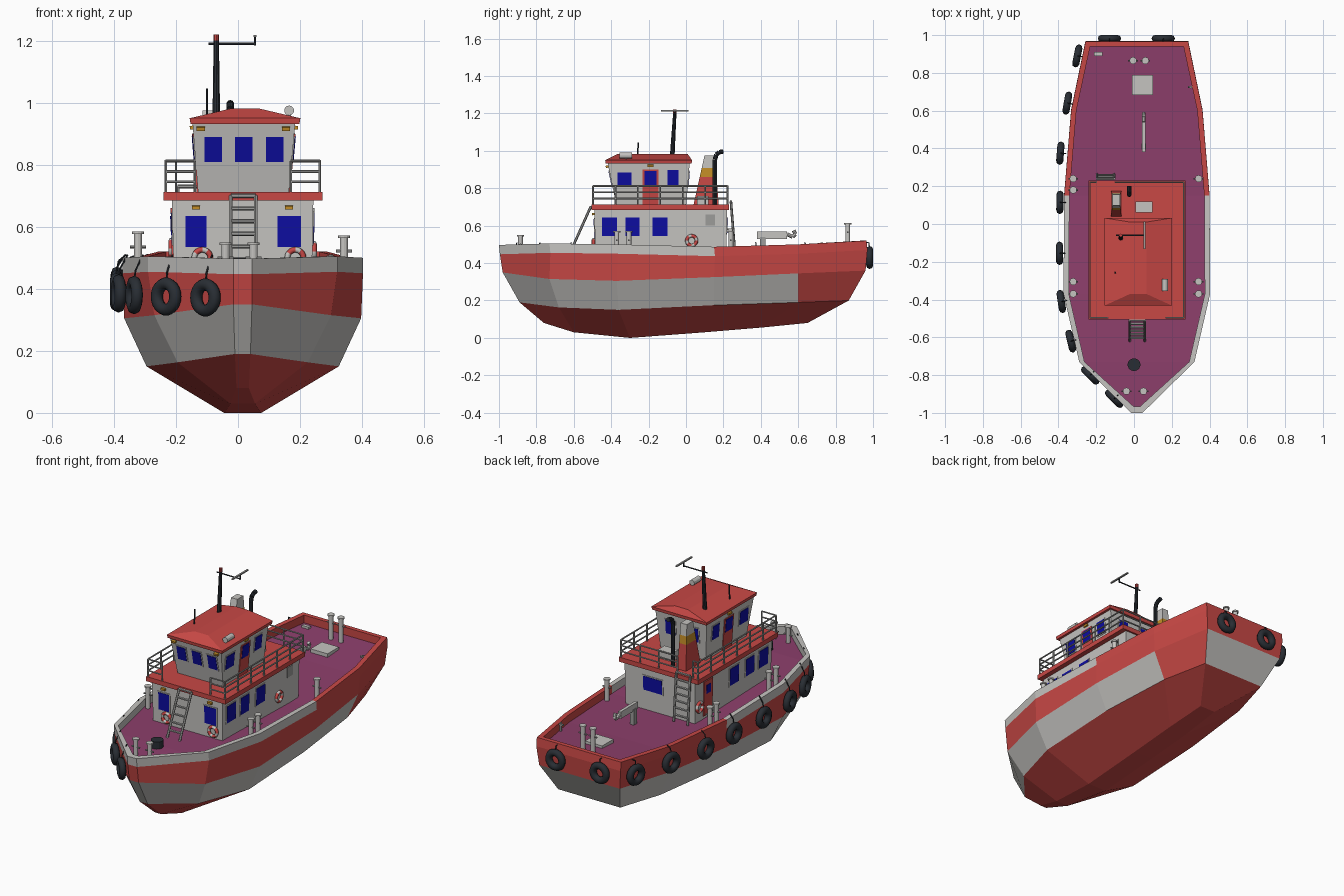
import bpy, bmesh, math
from mathutils import Vector, Matrix

if "Cube" in bpy.data.objects:
    bpy.data.objects.remove(bpy.data.objects["Cube"])

def mat(name, *c):
    m = bpy.data.materials.new(name)
    m.diffuse_color = (*c, 1)
    m.use_nodes = True
    m.node_tree.nodes["Principled BSDF"].inputs["Base Color"].default_value = m.diffuse_color
    return m

RED = mat("red paint", 0.58, 0.065, 0.06)
WHITE = mat("off white paint", 0.56, 0.55, 0.53)
PURPLE = mat("purple deck", 0.27, 0.05, 0.15)
BLUE = mat("blue glass", 0.004, 0.004, 0.36)
RUBBER = mat("dark rubber", 0.022, 0.027, 0.034)
STEEL = mat("grey steel", 0.34, 0.34, 0.33)
YELLOW = mat("yellow", 0.55, 0.27, 0.02)
CX = 0.015  # hull centre line

def finish(name, bm, *mats, smooth=False):
    bmesh.ops.recalc_face_normals(bm, faces=bm.faces)
    me = bpy.data.meshes.new(name)
    bm.to_mesh(me)
    bm.free()
    for m in mats:
        me.materials.append(m)
    for p in me.polygons:
        p.use_smooth = smooth
    ob = bpy.data.objects.new(name, me)
    bpy.context.collection.objects.link(ob)
    return ob

def box(name, c, s, m, rot=Matrix()):
    bm = bmesh.new()
    bmesh.ops.create_cube(bm, size=1, matrix=Matrix.Translation(c) @ rot.to_4x4() @ Matrix.Diagonal((*s, 1)))
    return finish(name, bm, m)

def frustum(name, lo, hi, m):
    """lo / hi = (x0, x1, y0, y1, z) rectangles"""
    bm = bmesh.new()
    rings = [[bm.verts.new((r[a], r[b], r[4])) for a, b in ((0, 2), (1, 2), (1, 3), (0, 3))] for r in (lo, hi)]
    for r in rings:
        bm.faces.new(r)
    for i in range(4):
        j = (i + 1) % 4
        bm.faces.new((rings[0][i], rings[0][j], rings[1][j], rings[1][i]))
    return finish(name, bm, m)

def tubes(name, paths, r, m, n=8, r2=None):
    """straight round bars along each path, all in one object"""
    bm = bmesh.new()
    for path in paths:
        for a, b in zip(path, path[1:]):
            a, b = Vector(a), Vector(b)
            d = b - a
            M = Matrix.Translation((a + b) / 2) @ d.to_track_quat('Z', 'Y').to_matrix().to_4x4()
            bmesh.ops.create_cone(bm, cap_ends=True, segments=n, radius1=r, radius2=r2 or r, depth=d.length, matrix=M)
    return finish(name, bm, m)

def ring(name, c, normal, R, r, m, stripes=None, depth=1.0, n=20, k=8):
    bm = bmesh.new()
    M = Matrix.Translation(c) @ Vector(normal).to_track_quat('Z', 'Y').to_matrix().to_4x4()
    vs = [[bm.verts.new(M @ Vector(((R + r * math.cos(b)) * math.cos(a), (R + r * math.cos(b)) * math.sin(a),
           r * depth * math.sin(b)))) for b in (math.tau * j / k for j in range(k))]
          for a in (math.tau * i / n for i in range(n))]
    for i in range(n):
        for j in range(k):
            f = bm.faces.new((vs[i][j], vs[(i + 1) % n][j], vs[(i + 1) % n][(j + 1) % k], vs[i][(j + 1) % k]))
            f.material_index = int(bool(stripes) and i % 5 < 2)
    return finish(name, bm, m, stripes or m, smooth=True)

# ---- hull: rows from keel to rail, six stations (y, half width, z) from bow to stern
keel = [(-.76, .02, .08), (-.6, .04, .03), (-.3, .06, .0), (.1, .06, .03), (.4, .06, .055), (.65, .05, .08)]
chine = [(-.89, .025, .19), (-.68, .21, .163), (-.36, .31, .15), (.15, .31, .175), (.6, .27, .19), (.87, .2, .2)]
belt = [(-.98, .03, .35), (-.73, .285, .315), (-.37, .382, .305), (.15, .38, .325), (.6, .34, .345), (.96, .26, .36)]
rail = [(-1, .03, .497), (-.73, .305, .505), (-.37, .388, .5), (.15, .385, .487), (.6, .348, .5), (.965, .272, .52)]
trim = [(y + .005, w, z - .05) for y, w, z in rail]
cap = [(rail[0][0] + .035, .018, .497)] + [(y, w - .028, z) for y, w, z in rail[1:5]] + [(.94, .247, .52)]
deck = [(y, w, z - .045) for y, w, z in cap]
rows = [keel, chine, belt, trim, rail, cap, deck]
bm = bmesh.new()
side = {s: [[bm.verts.new((CX + s * w, y, z)) for y, w, z in r] for r in rows] for s in (-1, 1)}
for s, g in side.items():
    for i in range(6):
        for j in range(5):
            f = bm.faces.new((g[i][j], g[i][j + 1], g[i + 1][j + 1], g[i + 1][j]))
            f.material_index = int((i == 1 and not (s > 0 and j == 4)) or (i in (3, 4, 5) and j < 3))
for i in range(6):  # stem and transom
    for j in (0, 5):
        f = bm.faces.new((side[-1][i][j], side[1][i][j], side[1][i + 1][j], side[-1][i + 1][j]))
        f.material_index = int(i == 1 or (i > 2 and j == 0))
for j in range(5):  # bottom and deck planking
    for i in (0, 6):
        f = bm.faces.new((side[-1][i][j], side[1][i][j], side[1][i][j + 1], side[-1][i][j + 1]))
        f.material_index = 2 if i == 6 else 0
finish("hull", bm, RED, WHITE, PURPLE)

# ---- houses with panels placed on their (flared) walls
LOW = ((-.207, .238, -.485, .215, .44), (-.213, .243, -.49, .22, .69))
UP = ((-.128, .163, -.37, .0, .70), (-.147, .185, -.42, .02, .94))
frustum("lower_house", *LOW, WHITE)
frustum("wheelhouse", *UP, WHITE)
frustum("boat_deck", (-.24, .272, -.505, .23, .685), (-.24, .272, -.505, .23, .712), RED)
frustum("wheelhouse_eaves", (-.153, .198, -.43, .03, .932), (-.156, .201, -.432, .032, .95), RED)
frustum("wheelhouse_roof", (-.156, .201, -.432, .032, .95), (-.02, .065, -.37, .01, .982), RED)

def panel(name, house, wall, u, z, w, h, m, t=.008):
    """plate on wall F/B/L/R at position u along the wall and height z"""
    lo, hi = house
    k = {'L': 0, 'R': 1, 'F': 2, 'B': 3}[wall]
    at = lambda q: lo[k] + (hi[k] - lo[k]) * (q - lo[4]) / (hi[4] - lo[4])
    pt = lambda q: Vector((at(q), u, q) if k < 2 else (u, at(q), q))
    up = (pt(z + .1) - pt(z)).normalized()
    along = Vector((0, 1, 0) if k < 2 else (1, 0, 0))
    rot = Matrix((along, along.cross(up), up)).transposed()
    return box(name, pt(z), (w, t * 2, h), m, rot)

def window(house, wall, u, z, w, h):
    panel("window_frame", house, wall, u, z, w + .012, h + .012, WHITE, .003)
    panel("window_glass", house, wall, u, z, w, h, BLUE, .005)

for x in (-.08, .018, .118):
    window(UP, 'F', x, .85, .056, .082)
for x in (-.06, .09):
    window(UP, 'B', x, .85, .06, .08)
for s in 'LR':
    window(UP, s, -.33, .847, .075, .078)
    window(UP, s, -.07, .857, .06, .08)
    panel("wheelhouse_door", UP, s, -.19, .805, .085, .19, RED, .004)
    panel("door_glass", UP, s, -.19, .855, .062, .075, BLUE, .006)
    panel("side_lamp", UP, s, -.19, .92, .03, .012, YELLOW, .01)
    for y, w in ((-.41, .08), (-.285, .075), (-.14, .08)):
        window(LOW, s, y, .595, w, .098)
for x, w in ((-.135, .068), (.165, .075)):
    window(LOW, 'F', x, .585, w, .1)
    panel("front_lamp", LOW, 'F', x, .662, .026, .012, YELLOW, .014)
    ring("lifebuoy", (x + .02, -.495, .5), (0, 1, 0), .026, .009, RED, WHITE)
for x in (-.12, .155):
    panel("wheelhouse_lamp", UP, 'F', x, .917, .026, .012, YELLOW, .014)
window(LOW, 'B', .06, .6, .12, .08)
panel("side_door", LOW, 'L', .1, .56, .08, .2, RED, .005)
panel("side_door_glass", LOW, 'L', .1, .61, .04, .05, BLUE, .007)
panel("vent_panel", LOW, 'R', .13, .63, .05, .06, STEEL, .004)
ring("lifebuoy", (.245, .03, .52), (1, 0, 0), .026, .009, RED, WHITE)
ring("lifebuoy", (-.215, .18, .53), (1, 0, 0), .026, .009, RED, WHITE)

# ---- boat deck railing
xl, xr, yf, yb = -.233, .264, -.497, .222
runs = [[(-.14, yf), (xl, yf), (xl, yb), (-.2, yb)], [(.17, yf), (xr, yf), (xr, yb), (-.1, yb)]]
bars = [[(x, y, z) for x, y in run] for run in runs for z in (.745, .778, .812)]
posts = [(x, yf + (yb - yf) * i / 6) for x in (xl, xr) for i in range(7)]
posts += [(-.14, yf), (.17, yf), (-.2, yb), (-.1, yb), (.02, yb), (.14, yb)]
tubes("railing", bars + [[(x, y, .71), (x, y, .812)] for x, y in posts], .0045, STEEL, 6)

def ladder(name, x, w, y0, z0, y1, z1, n):
    rungs = [[(x - w, y0 + (y1 - y0) * t, z0 + (z1 - z0) * t), (x + w, y0 + (y1 - y0) * t, z0 + (z1 - z0) * t)]
             for t in (i / n for i in range(1, n + 1))]
    tubes(name, [[(x + s * w, y0, z0), (x + s * w, y1, z1)] for s in (-1, 1)] + rungs, .007, STEEL, 6)

ladder("front_ladder", .017, .04, -.62, .455, -.51, .7, 6)
ladder("rear_ladder", -.15, .045, .262, .45, .24, .73, 7)

# ---- funnel in three colour bands, exhaust, vent box
def band(z):  # front edge slopes, rear nearly upright
    t = (z - .71) / .27
    return (-.122 + .008 * t, -.066 - .008 * t, .04 + .06 * t, .175 - .02 * t, z)
for n, a, b, m in (("funnel_base", .71, .86, RED), ("funnel_band", .86, .908, YELLOW), ("funnel_top", .908, .975, WHITE)):
    frustum(n, band(a), band(b), m)
tubes("exhaust", [[(-.025, .155, .71), (-.025, .155, .955), (-.025, .162, .98), (-.025, .178, .993), (-.025, .2, .997)]], .012, RUBBER, 10)
box("vent_box", (.052, .09, .735), (.09, .06, .05), WHITE)

# ---- mast, radar, antenna, searchlight
tubes("mast", [[(-.07, -.075, .95), (-.07, -.06, 1.2)]], .013, RUBBER, 10, .009)
tubes("mast_light", [[(-.07, -.06, 1.2), (-.07, -.06, 1.22)]], .009, RED, 10)
tubes("mast_arm", [[(-.095, -.06, 1.19), (.055, -.06, 1.19)], [(.055, -.06, 1.185), (.055, -.06, 1.212)]], .004, RUBBER, 6)
box("radar_bar", (.055, -.06, 1.215), (.01, .145, .007), STEEL)
tubes("antenna", [[(-.1, -.26, .955), (-.1, -.255, 1.045)]], .004, RUBBER, 6)
tubes("searchlight", [[(.165, -.355, .975), (.165, -.29, .975)]], .016, WHITE, 12)
tubes("searchlight_stand", [[(.165, -.32, .95), (.165, -.32, .97)]], .006, STEEL, 6)

# ---- deck gear
def bollards(name, pts, top):
    tubes(name, [[(x, y, .44), (x, y, top)] for x, y in pts], .013, WHITE, 12)
    tubes(name + "_caps", [[(x, y, top - .008), (x, y, top)] for x, y in pts], .019, WHITE, 12)
    tubes(name + "_pins", [[(x - .026, y, top - .05), (x + .026, y, top - .05)] for x, y in pts], .005, STEEL, 6)
bollards("bow_bollards", [(-.04, -.885), (.05, -.885)], .55)
bollards("stern_bollards", [(-.005, .865), (.06, .865)], .615)
bollards("port_bollards", [(-.322, y) for y in (-.37, -.305, .18, .24)], .585)
bollards("starboard_bollards", [(.342, y) for y in (-.37, -.305, .24)], .572)
tubes("capstan", [[(0, -.745, .45), (0, -.745, .5)]], .034, RUBBER, 14)
box("deck_hatch", (.045, .735, .466), (.11, .105, .03), WHITE)
box("deck_box", (-.19, .9, .475), (.045, .02, .02), WHITE)
box("tow_arm", (.052, .46, .55), (.018, .16, .04), WHITE)
box("tow_post", (.052, .41, .49), (.025, .03, .1), STEEL)
tubes("tow_hook", [[(.052, .54, .555), (.052, .57, .54), (.052, .585, .555), (.052, .575, .575)]], .01, WHITE, 8)
tubes("fairlead", [[(.3, .725, .46), (.3, .725, .51)], [(.285, .725, .5), (.325, .725, .5)]], .007, STEEL, 6)

# ---- tyre fenders on the port side and the transom, each with ropes
tyres = [(-.3, .89, -.98, .2, .43), (-.353, .64, -.98, .17, .42), (-.39, .375, -1, .08, .41), (-.392, .115, -1, .02, .40),
         (-.394, -.155, -1, 0, .39), (-.385, -.41, -.98, -.15, .385), (-.335, -.62, -.97, -.23, .38),
         (-.232, -.802, -.7, -.7, .375), (-.105, -.925, -.7, -.7, .372), (-.13, .982, 0, 1, .43), (.155, .982, 0, 1, .43)]
ropes = []
for x, y, nx, ny, z in tyres:
    ring("tyre_fender", (x, y, z), (nx, ny, 0), .042, .02, RUBBER, depth=.95, n=22)
    ropes.append([(x, y, z + .045), (x - nx * .005, y - ny * .005, z + .08), (x - nx * .03, y - ny * .03, .51)])
tubes("fender_ropes", ropes, .003, RUBBER, 5)
